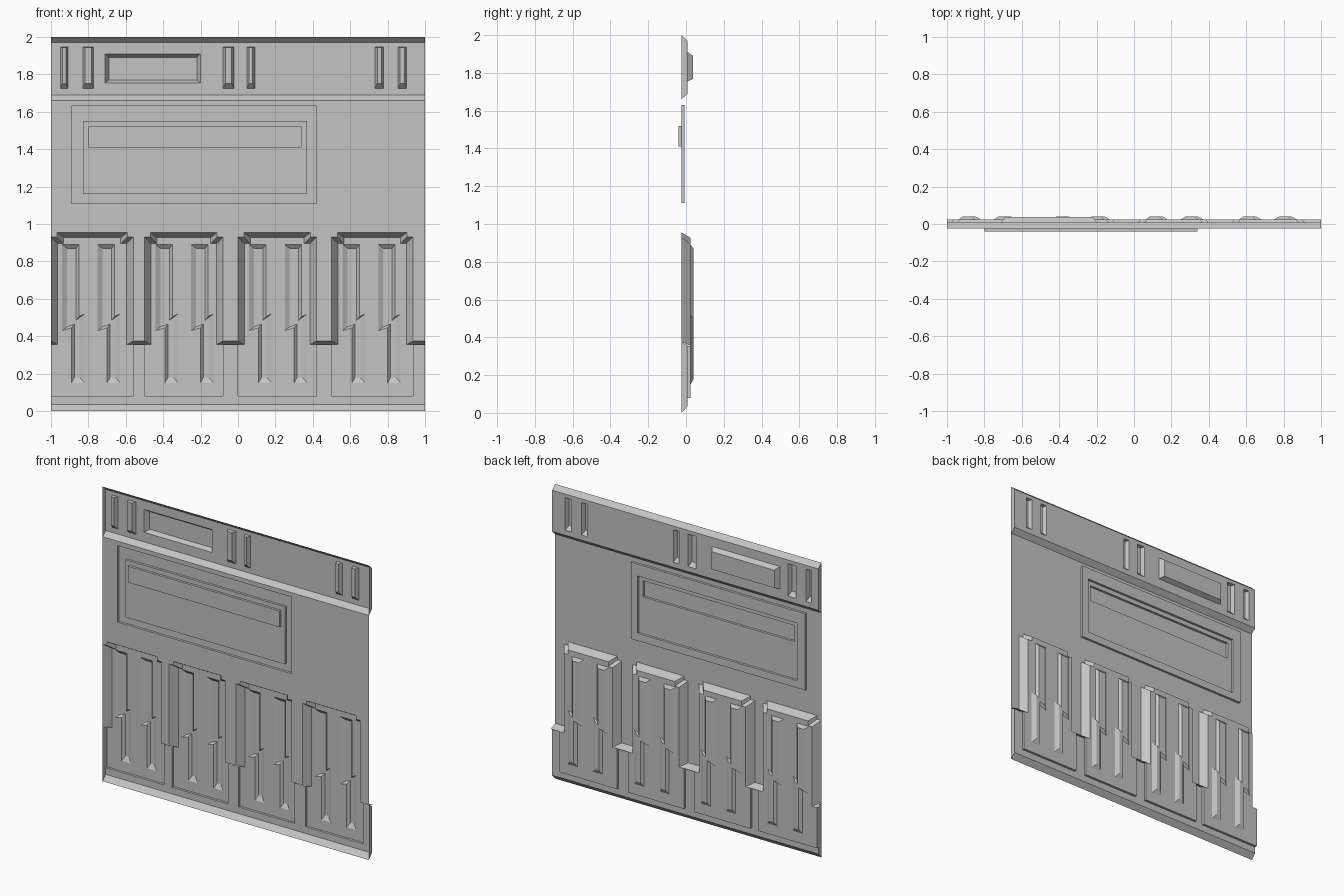
import bpy, bmesh

if "Cube" in bpy.data.objects:
    bpy.data.objects.remove(bpy.data.objects["Cube"])

# Depth levels of the pressed sheet, front to back
BAR, SHEET, FRAME, BAND, PANEL, RIB = -0.04, -0.024, -0.008, 0.008, 0.024, 0.04

grey = bpy.data.materials.new("wall_grey")
grey.diffuse_color = (0.55, 0.55, 0.55, 1)
grey.use_nodes = True
grey.node_tree.nodes["Principled BSDF"].inputs["Base Color"].default_value = grey.diffuse_color


def rect(x0, x1, z0, z1):
    return [(x0, z0), (x1, z0), (x1, z1), (x0, z1)]


def fill(bm, y, *loops):
    """Flat sheet at depth y; the first loop is the outline, the rest are holes."""
    edges = []
    for loop in loops:
        vs = [bm.verts.new((x, y, z)) for x, z in loop]
        edges += [bm.edges.new((vs[i - 1], vs[i])) for i in range(len(vs))]
    bmesh.ops.triangle_fill(bm, edges=edges, use_beauty=True, normal=(0, -1, 0))


def wall(bm, a, ya, b, yb, closed=True):
    """Strip of quads joining outline a at depth ya to outline b at depth yb."""
    va = [bm.verts.new((x, ya, z)) for x, z in a]
    vb = [bm.verts.new((x, yb, z)) for x, z in b]
    for i in range(0 if closed else 1, len(a)):
        bm.faces.new((va[i - 1], va[i], vb[i], vb[i - 1]))


def end_cap(bm, x, profile):
    bm.faces.new([bm.verts.new((x, y, z)) for y, z in profile])


def finish(bm, name):
    bmesh.ops.remove_doubles(bm, verts=bm.verts, dist=0.0005)
    bmesh.ops.recalc_face_normals(bm, faces=bm.faces)
    if sum(f.normal.y * f.calc_area() for f in bm.faces) > 0:
        bmesh.ops.reverse_faces(bm, faces=bm.faces)
    me = bpy.data.meshes.new(name)
    bm.to_mesh(me)
    bm.free()
    me.materials.append(grey)
    bpy.context.collection.objects.link(bpy.data.objects.new(name, me))


# Four bays: left and right limits
bays = [(-1.0, -0.56), (-0.5, -0.08), (0.0, 0.42), (0.5, 0.935)]
LAND_TOP, LAND_LOW = 0.375, 0.355


def bay_outline(x0, x1, d, bottom, shoulder, top):
    """Stepped arch outline of a bay, inset sideways by d."""
    a, b, n = x0 + d, x1 - d, 0.032
    return [(a, bottom), (a, shoulder), (a + n, shoulder), (a + n, top),
            (b - n, top), (b - n, shoulder), (b, shoulder), (b, bottom)]


def outer(bay):
    return bay_outline(*bay, 0, LAND_TOP, 0.93, 0.955)


def inner(bay):
    return bay_outline(*bay, 0.035, LAND_LOW, 0.895, 0.927)


# Main sheet with the bays cut from its lower edge and the display opening
display = rect(-0.89, 0.42, 1.11, 1.63)
bm = bmesh.new()
edge = [(-1, 1.66)]
for i, bay in enumerate(bays):
    pts = outer(bay)
    edge += pts[1:] if i == 0 else pts
edge += [(1, LAND_TOP), (1, 1.66)]
fill(bm, SHEET, edge, display)
finish(bm, "main_sheet")

# Display: sunken frame, flush inner field and proud bar
bm = bmesh.new()
field, bar = rect(-0.83, 0.37, 1.16, 1.55), rect(-0.8, 0.34, 1.41, 1.52)
wall(bm, display, SHEET, display, FRAME)
fill(bm, FRAME, display, field)
wall(bm, field, FRAME, field, SHEET)
fill(bm, SHEET, field, bar)
wall(bm, bar, SHEET, bar, BAR)
fill(bm, BAR, bar)
finish(bm, "display_frame")

# Header band with bevelled edges, a window pocket and upright fins
bm = bmesh.new()
slots = [(-0.95, -0.908), (-0.83, -0.772), (-0.08, -0.022),
         (0.048, 0.09), (0.733, 0.778), (0.855, 0.902)]
fins = [rect(a, b, 1.725, 1.945) for a, b in slots]
window = rect(-0.71, -0.2, 1.755, 1.91)
pane = rect(-0.69, -0.22, 1.77, 1.89)
fill(bm, BAND, rect(-1, 1, 1.69, 1.97), window, *fins)
wall(bm, [(-1, 2), (1, 2)], SHEET, [(-1, 1.97), (1, 1.97)], BAND, False)
wall(bm, [(-1, 1.69), (1, 1.69)], BAND, [(-1, 1.66), (1, 1.66)], SHEET, False)
wall(bm, window, BAND, pane, RIB - 0.002)
fill(bm, RIB - 0.002, pane)
for (a, b), fin in zip(slots, fins):
    top = rect(a + 0.012, b - 0.012, 1.752, 1.943)
    wall(bm, fin, BAND, top, SHEET + 0.006)
    fill(bm, SHEET + 0.006, top)
for x in (-1, 1):
    end_cap(bm, x, [(SHEET, 1.66), (BAND, 1.69), (BAND, 1.97), (SHEET, 2)])
finish(bm, "header_band")

# Lower band running round the bay panels
bm = bmesh.new()
comb = [(-1, 0.035), (-1, 0.08)]
for i, (x0, x1) in enumerate(bays):
    if i:
        comb += [(x0, LAND_LOW), (x0, 0.08)]
    comb += [(x1, 0.08), (x1, LAND_LOW)]
comb += [(1, LAND_LOW), (1, 0.035)]
fill(bm, BAND, comb)
wall(bm, [(-1, 0), (1, 0)], SHEET, [(-1, 0.035), (1, 0.035)], BAND, False)
for x in (-1, 1):
    end_cap(bm, x, [(SHEET, 0), (BAND, 0.035), (BAND, LAND_LOW), (SHEET, LAND_TOP)])
finish(bm, "lower_band")

# Sloped lower ends of the lands between bays
bm = bmesh.new()
for i, (x0, x1) in enumerate(bays):
    last = i == len(bays) - 1
    right = 1 if last else bays[i + 1][0]
    right_in = 1 if last else right + 0.035
    wall(bm, [(x1, LAND_TOP), (right, LAND_TOP)], SHEET,
         [(x1 - 0.035, LAND_LOW), (right_in, LAND_LOW)],
         PANEL, False)
wall(bm, [(-1, LAND_TOP), (-0.999, LAND_TOP)], SHEET,
     [(-1, LAND_LOW), (-0.965, LAND_LOW)], PANEL, False)
finish(bm, "land_ends")


def rib_outline(x, d, e):
    """Staggered rib: upper bar shifted left of the lower bar, inset by d and e."""
    u0, u1, l0, l1 = x + d, x + 0.09 - d * 0.6, x + 0.05 + d * 0.6, x + 0.12 - d
    return [(u0, 0.43 + e), (l0, 0.445 + e), (l0, 0.15 + 1.5 * e), (l1, 0.15 + 1.5 * e),
            (l1, 0.52 - e), (u1, 0.505 - e), (u1, 0.89 - e), (u0, 0.89 - e)]


# Bay panels with sloped side walls, each carrying two staggered ribs
for i, bay in enumerate(bays):
    x0, x1 = bay
    bm = bmesh.new()
    starts = [-0.94 + 0.5 * i, -0.75 + 0.5 * i]
    feet = [rib_outline(x, 0, 0) for x in starts]
    tops = [rib_outline(x, 0.026, 0.02) for x in starts]
    skirt = [(x0, LAND_LOW), (x0, 0.08), (x1, 0.08), (x1, LAND_LOW)]
    fill(bm, PANEL, skirt + inner(bay)[::-1], *feet)
    wall(bm, skirt, BAND, skirt, PANEL, False)
    wall(bm, outer(bay), SHEET, inner(bay), PANEL, False)
    for foot, top in zip(feet, tops):
        wall(bm, foot, PANEL, top, RIB)
        fill(bm, RIB, top)
    finish(bm, f"bay_panel_{i + 1}")
